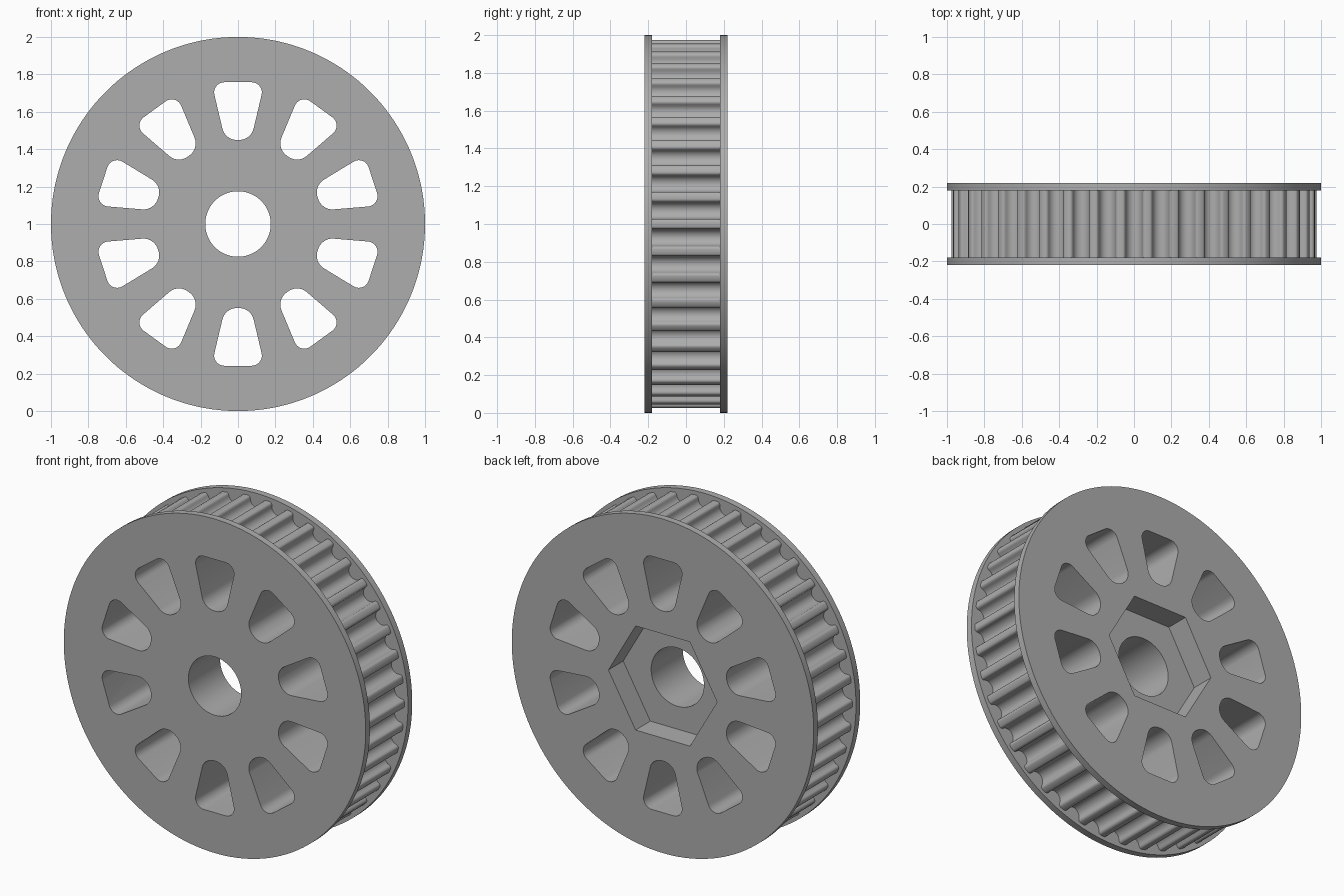
import bpy
import bmesh
from math import pi, sin, cos, tan, radians
from mathutils import Vector

TEETH = 42
SLOTS = 10
BODY_R = 0.975
GROOVE_R = 0.045
GROOVE_DEPTH = 0.061

cube = bpy.data.objects.get("Cube")
if cube:
    bpy.data.objects.remove(cube, do_unlink=True)

grey = bpy.data.materials.new("plain grey")
grey.use_nodes = True
grey.diffuse_color = (0.42, 0.42, 0.42, 1)
grey.node_tree.nodes["Principled BSDF"].inputs["Base Color"].default_value = grey.diffuse_color


def prism(name, outline, y0, y1):
    """Extrude a closed (x, z) outline around the axle from y0 to y1."""
    bm = bmesh.new()
    face = bm.faces.new([bm.verts.new((x, y0, z + 1)) for x, z in outline])
    new = bmesh.ops.extrude_face_region(bm, geom=[face])["geom"]
    bmesh.ops.translate(bm, vec=(0, y1 - y0, 0),
                        verts=[v for v in new if isinstance(v, bmesh.types.BMVert)])
    bmesh.ops.recalc_face_normals(bm, faces=bm.faces)
    mesh = bpy.data.meshes.new(name)
    bm.to_mesh(mesh)
    bm.free()
    mesh.materials.append(grey)
    obj = bpy.data.objects.new(name, mesh)
    bpy.context.collection.objects.link(obj)
    return obj


def circle(radius, count):
    return [(radius * cos(2 * pi * i / count), radius * sin(2 * pi * i / count))
            for i in range(count)]


def turn(points, angle):
    return [(x * cos(angle) - z * sin(angle), x * sin(angle) + z * cos(angle))
            for x, z in points]


def rounded(corners, steps=10):
    """Round each (x, z, radius) corner of a polygon with a true arc."""
    out = []
    for i, (x, z, r) in enumerate(corners):
        p = Vector((x, z))
        a = (Vector(corners[i - 1][:2]) - p).normalized()
        b = (Vector(corners[(i + 1) % len(corners)][:2]) - p).normalized()
        half = a.angle(b) / 2
        centre = p + (a + b).normalized() * (r / sin(half))
        start = p + a * (r / tan(half)) - centre
        end = p + b * (r / tan(half)) - centre
        sweep = pi - 2 * half
        for k in range(steps + 1):
            t = k / steps
            q = (start * sin((1 - t) * sweep) + end * sin(t * sweep)) / sin(sweep)
            out.append(tuple(centre + q))
    return out


def combine(target, other, operation):
    mod = target.modifiers.new(operation.title(), 'BOOLEAN')
    mod.operation = operation
    mod.solver = 'EXACT'
    mod.object = other
    bpy.context.view_layer.objects.active = target
    bpy.ops.object.modifier_apply(modifier=mod.name)
    bpy.data.objects.remove(other, do_unlink=True)


# One belt groove, centred on +z: softened lip, round bottom, softened lip
floor_z = BODY_R - GROOVE_DEPTH + GROOVE_R
lip = BODY_R - floor_z
right_lip = [(GROOVE_R + lip * (1 - sin(a)), floor_z + lip * (1 - cos(a)) * 0.99)
             for a in (radians(d) for d in (90, 60, 30))]
right_lip = [(GROOVE_R + lip * (1 - cos(a)), floor_z + lip * sin(a))
             for a in (radians(d) for d in (88, 60, 30))]
bottom = [(GROOVE_R * cos(a), floor_z - GROOVE_R * sin(a))
          for a in (pi * i / 12 for i in range(13))]
left_lip = [(-x, z) for x, z in reversed(right_lip)]
groove = right_lip + bottom + left_lip

# Toothed body between the flanges
body_outline = []
for i in range(TEETH):
    body_outline += turn(groove, 2 * pi * i / TEETH)
pulley = prism("toothed_pulley", body_outline, -0.2, 0.2)

# Side flanges
for side in (-1, 1):
    flange = prism("flange", circle(1, 180), *sorted((side * 0.18, side * 0.22)))
    combine(pulley, flange, 'UNION')

# Axle bore and hexagonal nut pocket in the back
combine(pulley, prism("bore", circle(0.175, 64), -0.4, 0.4), 'DIFFERENCE')
combine(pulley, prism("nut_pocket", circle(0.36, 6), 0.08, 0.4), 'DIFFERENCE')

# Ring of tapered lightening slots
slot = rounded([(0.069, 0.449, 0.08), (0.142, 0.758, 0.055),
                (-0.142, 0.758, 0.055), (-0.069, 0.449, 0.08)])
for i in range(SLOTS):
    hole = prism("slot", turn(slot, 2 * pi * i / SLOTS), -0.4, 0.4)
    combine(pulley, hole, 'DIFFERENCE')

# Smooth the round walls, keep the edges crisp
bpy.ops.object.select_all(action='DESELECT')
pulley.select_set(True)
bpy.context.view_layer.objects.active = pulley
bpy.ops.object.shade_smooth_by_angle(angle=radians(32))
